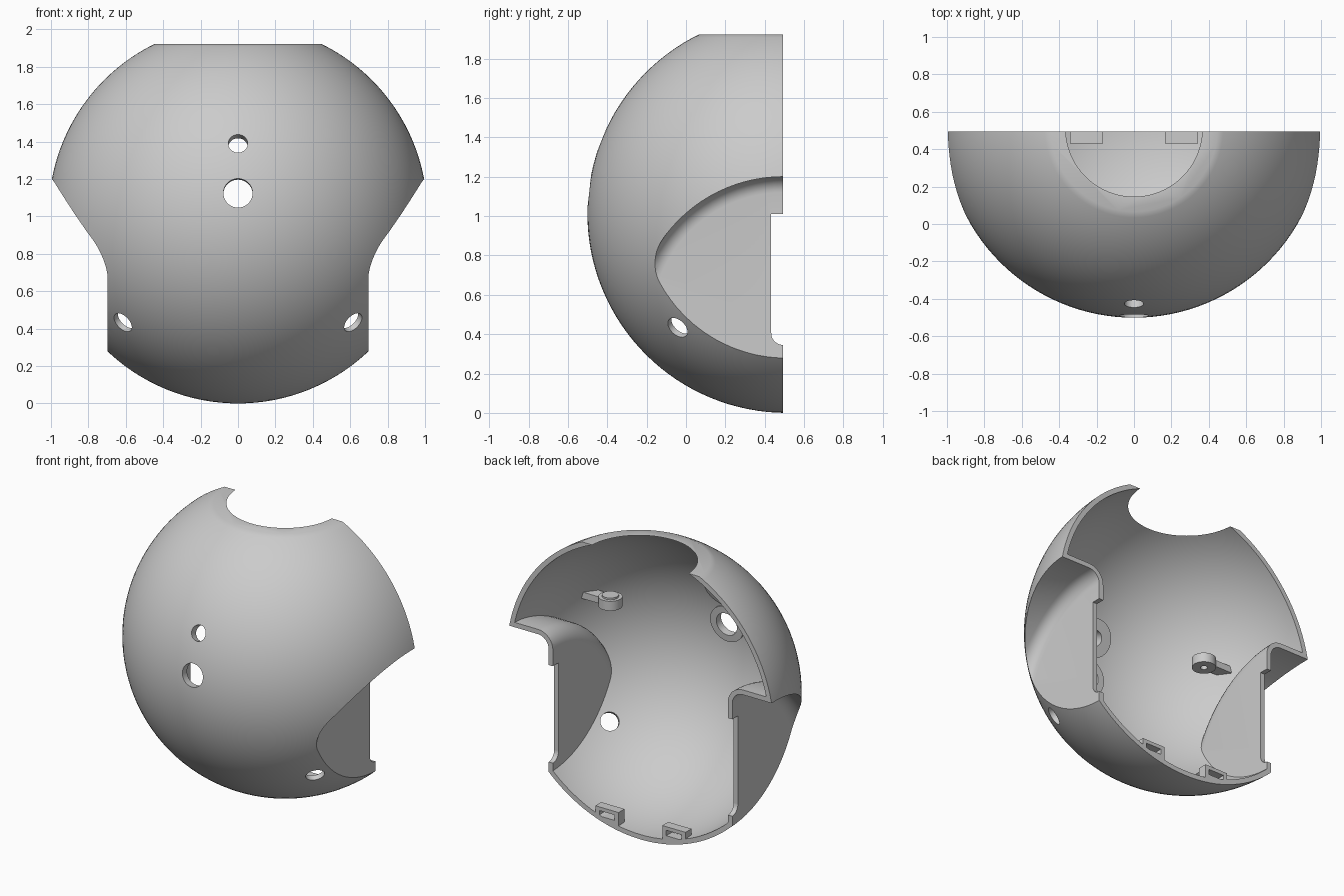
import bpy, bmesh, math
from mathutils import Vector, Matrix

cube = bpy.data.objects.get("Cube")
if cube:
    bpy.data.objects.remove(cube, do_unlink=True)

R = 1.013                           # outer radius
WALL = 0.033                        # wall thickness
CENTRE = Vector((0, 0.512, R))
BACK = 0.494

grey = bpy.data.materials.new("light_grey")
grey.use_nodes = True
grey.diffuse_color = (0.6, 0.6, 0.6, 1)
grey.node_tree.nodes["Principled BSDF"].inputs["Base Color"].default_value = (0.6, 0.6, 0.6, 1)


def finish(bm, name):
    bmesh.ops.recalc_face_normals(bm, faces=bm.faces)
    mesh = bpy.data.meshes.new(name)
    bm.to_mesh(mesh)
    bm.free()
    mesh.materials.append(grey)
    obj = bpy.data.objects.new(name, mesh)
    bpy.context.collection.objects.link(obj)
    return obj


def sphere(name, radius):
    bm = bmesh.new()
    bmesh.ops.create_uvsphere(bm, u_segments=128, v_segments=64, radius=radius,
                              matrix=Matrix.Translation(CENTRE))
    return finish(bm, name)


def box(name, low, high):
    low, high = Vector(low), Vector(high)
    bm = bmesh.new()
    bmesh.ops.create_cube(bm, size=1, matrix=Matrix.Translation((low + high) / 2)
                          @ Matrix.Diagonal((*(high - low), 1)))
    return finish(bm, name)


def rod(name, start, end, radius):
    start, end = Vector(start), Vector(end)
    axis = end - start
    turn = axis.to_track_quat('Z', 'Y').to_matrix().to_4x4()
    bm = bmesh.new()
    bmesh.ops.create_cone(bm, cap_ends=True, segments=48, radius1=radius, radius2=radius,
                          depth=axis.length, matrix=Matrix.Translation((start + end) / 2) @ turn)
    return finish(bm, name)


def well(name, side, radius, floor, fillet):
    """Drum lying along x whose inner rim is rounded."""
    profile = [(floor, 0)]
    for i in range(9):
        a = math.pi / 2 * i / 8
        profile.append((floor + fillet * (1 - math.cos(a)), radius - fillet * (1 - math.sin(a))))
    profile += [(1.3, radius), (1.3, 0)]
    bm = bmesh.new()
    verts = [bm.verts.new((side * x, BACK, 0.45 + r)) for x, r in profile]
    edges = [bm.edges.new(pair) for pair in zip(verts, verts[1:])]
    bmesh.ops.spin(bm, geom=verts + edges, cent=(0, BACK, 0.45), axis=(1, 0, 0),
                   angle=2 * math.pi, steps=96)
    bmesh.ops.remove_doubles(bm, verts=bm.verts, dist=0.0001)
    return finish(bm, name)


def boolean(obj, tool, operation='DIFFERENCE', keep=False):
    mod = obj.modifiers.new("cut", 'BOOLEAN')
    mod.operation = operation
    mod.solver = 'EXACT'
    mod.object = tool
    bpy.context.view_layer.objects.active = obj
    bpy.ops.object.modifier_apply(modifier=mod.name)
    if not keep:
        bpy.data.objects.remove(tool, do_unlink=True)


def smooth(obj):
    bpy.ops.object.select_all(action='DESELECT')
    obj.select_set(True)
    bpy.context.view_layer.objects.active = obj
    bpy.ops.object.shade_smooth_by_angle(angle=math.radians(30))


# Hollow sphere with a rounded wheel well on each side
shell = sphere("shell", R)
hollow = sphere("hollow", R - WALL)
for side in (-1, 1):
    boolean(shell, well("well", side, 0.75, 0.697, 0.08))
    boolean(hollow, well("well", side, 0.75 + WALL, 0.697 - WALL, 0.08 + WALL))
boolean(shell, hollow)

# Open back and flat open top
boolean(shell, box("back_cut", (-2, BACK, -1), (2, 3, 3)))
boolean(shell, box("top_cut", (-2, -2, 1.922), (2, 2, 3)))

# Notches in the well walls, with a rounded lower corner
for side in (-1, 1):
    xs = sorted((side * 0.6, side * 0.78))
    boolean(shell, box("notch", (xs[0], 0.433, 0.405), (xs[1], 0.7, 1.01)))
    boolean(shell, rod("notch_corner", (xs[0], BACK, 0.406), (xs[1], BACK, 0.406), 0.061))

# Two front holes, each with a flat ring on the inside
for name, height, radius in (("lower", 1.125, 0.078), ("upper", 1.39, 0.052)):
    rise = height - CENTRE.z
    out = Vector((0, -math.sqrt(R * R - rise * rise), rise)).normalized()
    ring = rod(name + "_hole_ring", CENTRE + out * (R - 0.055), CENTRE + out * (R - 0.015), 0.125)
    for target in (shell, ring):
        boolean(target, rod("hole", CENTRE + out * 0.8, CENTRE + out * 1.2, radius))
    smooth(ring)

# Lower side holes
for side in (-1, 1):
    out = Vector((side * 0.605, -0.545, -0.57)).normalized()
    boolean(shell, rod("hole", CENTRE + out * 0.8, CENTRE + out * 1.2, 0.06))
smooth(shell)

# Inner fittings, trimmed so they end inside the wall
limit = sphere("limit", R - 0.01)
for side, label in ((-1, "right"), (1, "left")):
    # Slotted bracket at the bottom edge
    xs = sorted((side * 0.166, side * 0.342))
    bracket = box(label + "_bracket", (xs[0], 0.43, 0.02), (xs[1], BACK, 0.14))
    boolean(bracket, limit, 'INTERSECT', keep=True)
    boolean(bracket, box("slot", (xs[0] + 0.03, 0.4, 0.078), (xs[1] - 0.03, 0.6, 0.115)))

    # Screw post on an arm reaching the side wall
    px, py = side * 0.605, -0.045
    xs = sorted((px, side * 0.95))
    arm = box(label + "_arm", (xs[0], py - 0.04, 1.25), (xs[1], py + 0.04, 1.295))
    boolean(arm, limit, 'INTERSECT', keep=True)
    post = rod(label + "_post", (px, py, 1.235), (px, py, 1.3), 0.075)
    cap = rod(label + "_post_cap", (px, py, 1.3), (px, py, 1.312), 0.052)
    for target in (arm, post):
        boolean(target, rod("screw_hole", (px, py, 1.1), (px, py, 1.28), 0.022))
    for part in (bracket, arm, post, cap):
        smooth(part)
bpy.data.objects.remove(limit, do_unlink=True)
